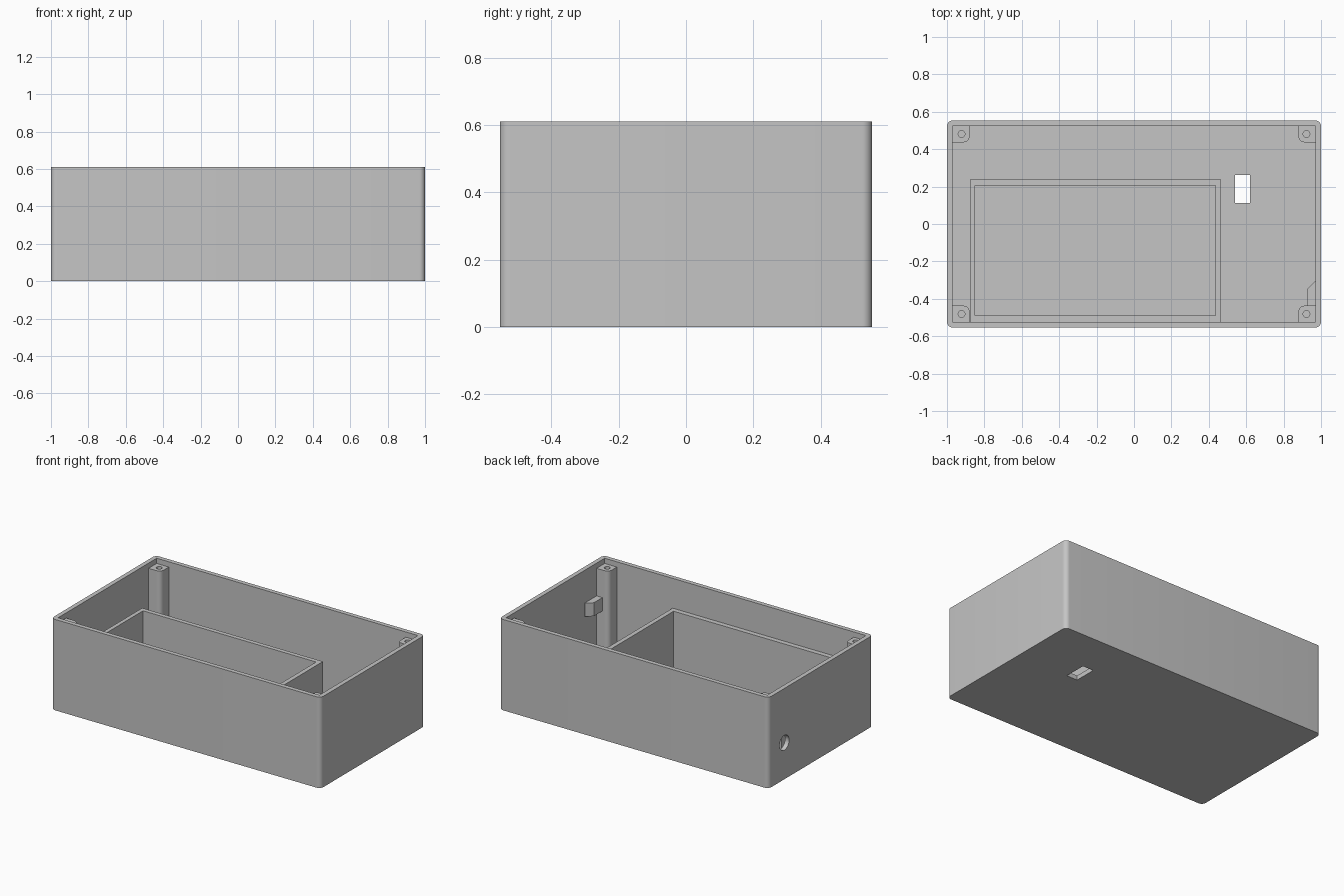
import bpy, bmesh, math
from mathutils import Matrix

if "Cube" in bpy.data.objects:
    bpy.data.objects.remove(bpy.data.objects["Cube"])

grey = bpy.data.materials.new("mid grey")
grey.diffuse_color = (0.56, 0.56, 0.56, 1)
grey.use_nodes = True
grey.node_tree.nodes["Principled BSDF"].inputs["Base Color"].default_value = grey.diffuse_color


def prism(name, pts, z0, z1):
    """Upright solid from a counter-clockwise outline."""
    bm = bmesh.new()
    low = bm.faces.new([bm.verts.new((x, y, z0)) for x, y in pts])
    top = bmesh.ops.extrude_face_region(bm, geom=[low])["geom"]
    bmesh.ops.translate(bm, vec=(0, 0, z1 - z0),
                        verts=[v for v in top if isinstance(v, bmesh.types.BMVert)])
    bmesh.ops.recalc_face_normals(bm, faces=bm.faces)
    mesh = bpy.data.meshes.new(name)
    bm.to_mesh(mesh)
    bm.free()
    mesh.materials.append(grey)
    ob = bpy.data.objects.new(name, mesh)
    bpy.context.collection.objects.link(ob)
    return ob


def rect(x0, x1, y0, y1):
    return [(x0, y0), (x1, y0), (x1, y1), (x0, y1)]


def arc(cx, cy, r, a0, a1, n):
    angles = [math.radians(a0 + (a1 - a0) * i / n) for i in range(n + 1)]
    return [(cx + r * math.cos(a), cy + r * math.sin(a)) for a in angles]


def circle(cx, cy, r, n=32):
    return arc(cx, cy, r, 0, 360, n)[:-1]


def cut(ob, *cutters):
    bpy.context.view_layer.objects.active = ob
    for c in cutters:
        c.hide_render = True
        m = ob.modifiers.new("cut", 'BOOLEAN')
        m.operation, m.solver, m.object = 'DIFFERENCE', 'EXACT', c
        bpy.ops.object.modifier_apply(modifier=m.name)
        bpy.data.objects.remove(c)


def smooth(ob):
    bpy.ops.object.select_all(action='DESELECT')
    ob.select_set(True)
    bpy.context.view_layer.objects.active = ob
    bpy.ops.object.shade_smooth_by_angle(angle=math.radians(30))


W, D, H = 1.0, 0.553, 0.61     # half width, half depth, height
T, R = 0.03, 0.03              # wall thickness, corner radius

# Open case with vertical rounded corners
outline = []
for sx, sy, a in ((1, -1, -90), (1, 1, 0), (-1, 1, 90), (-1, -1, 180)):
    outline += arc(sx * (W - R), sy * (D - R), R, a, a + 90, 8)
case = prism("case", outline, 0, H)
cavity = prism("cavity_cutter", rect(-W + T, W - T, -D + T, D - T), T, H + 0.1)
slot = prism("floor_slot_cutter", rect(0.54, 0.62, 0.112, 0.262), -0.1, 0.1)
# Round cable hole in the left wall
port = prism("cable_hole_cutter", circle(0, 0, 0.05), -0.1, 0.1)
port.data.transform(Matrix.Translation((-W, 0.385, 0.245)) @ Matrix.Rotation(math.pi / 2, 4, 'Y'))
cut(case, cavity, slot, port)
smooth(case)

# Low rectangular compartment against the front wall
tray = prism("compartment_wall", rect(-0.877, 0.465, -D + T - 0.003, 0.237), T - 0.005, 0.41)
cut(tray, prism("compartment_cutter", rect(-0.85, 0.435, -0.49, 0.207), -0.1, 0.6))

# Corner screw posts, rounded towards the inside, with blind holes
for sx, sy, label in ((1, 1, "back_right"), (-1, 1, "back_left"),
                      (-1, -1, "front_left"), (1, -1, "front_right")):
    wx, wy, ix, iy, r = W - T + 0.003, D - T + 0.003, 0.88, 0.437, 0.03
    pts = [(wx, wy), (ix, wy)] + arc(ix + r, iy + r, r, 180, 270, 6) + [(wx, iy)]
    post = prism("screw_post_" + label, [(sx * x, sy * y) for x, y in pts], T - 0.005, 0.575)
    cut(post, prism("screw_hole_cutter", circle(sx * 0.922, sy * 0.481, 0.018, 20), 0.3, 0.7))
    smooth(post)

# Small chamfered stop on the right wall beside the front post
prism("wall_stop", [(0.973, -0.44), (0.973, -0.308), (0.967, -0.308),
                    (0.927, -0.348), (0.927, -0.44)], 0.30, 0.39)
